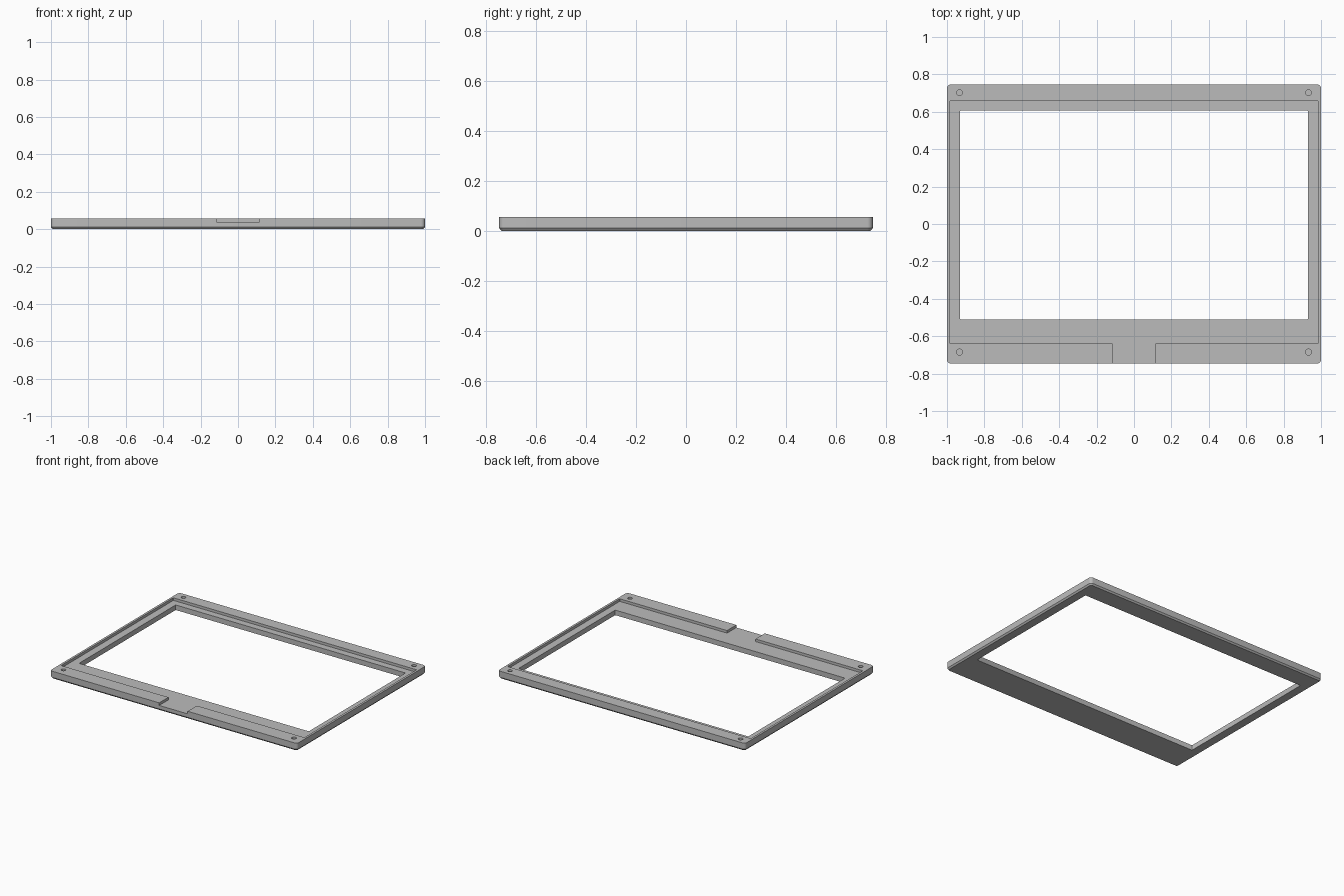
import bpy, bmesh, math

cube = bpy.data.objects.get("Cube")
if cube:
    bpy.data.objects.remove(cube, do_unlink=True)

grey = bpy.data.materials.new("plain grey")
grey.use_nodes = True
grey.diffuse_color = (0.5, 0.5, 0.5, 1)
grey.node_tree.nodes["Principled BSDF"].inputs["Base Color"].default_value = grey.diffuse_color

HEIGHT, FLOOR = 0.056, 0.037
ABOVE, BELOW = HEIGHT + 0.05, -0.05


def prism(name, x0, x1, y0, y1, levels, radius, steps=6):
    """Rounded rectangle lofted through (inset, z) levels."""
    bm = bmesh.new()
    rings = []
    for inset, z in levels:
        r = radius - inset
        ring = []
        for k, (cx, cy) in enumerate([(x1 - radius, y1 - radius), (x0 + radius, y1 - radius),
                                      (x0 + radius, y0 + radius), (x1 - radius, y0 + radius)]):
            for i in range(steps + 1):
                a = (k + i / steps) * math.pi / 2
                ring.append(bm.verts.new((cx + r * math.cos(a), cy + r * math.sin(a), z)))
        rings.append(ring)
    n = len(rings[0])
    for low, high in zip(rings, rings[1:]):
        for i in range(n):
            j = (i + 1) % n
            bm.faces.new((low[i], low[j], high[j], high[i]))
    bm.faces.new(rings[0][::-1])
    bm.faces.new(rings[-1])
    mesh = bpy.data.meshes.new(name)
    bm.to_mesh(mesh)
    bm.free()
    obj = bpy.data.objects.new(name, mesh)
    bpy.context.collection.objects.link(obj)
    mesh.materials.append(grey)
    return obj


def cylinder(name, x, y, radius, z0, z1):
    bpy.ops.mesh.primitive_cylinder_add(vertices=24, radius=radius, depth=z1 - z0,
                                        location=(x, y, (z0 + z1) / 2))
    obj = bpy.context.object
    obj.name = name
    obj.data.materials.append(grey)
    return obj


# Outer slab with rounded corners and a chamfered underside
frame = prism("screen_frame", -1, 1, -0.746, 0.746,
              [(0.009, 0), (0, 0.011), (0, HEIGHT)], 0.022)

# Window opening, shallow panel recess and cable notch
cutters = [
    prism("window_cutter", -0.93, 0.93, -0.51, 0.608, [(0, BELOW), (0, ABOVE)], 0.006, 3),
    prism("recess_cutter", -0.984, 0.984, -0.639, 0.658, [(0, FLOOR), (0, ABOVE)], 0.002, 1),
    prism("notch_cutter", -0.115, 0.115, -0.85, -0.6, [(0, FLOOR), (0, ABOVE)], 0.001, 1),
]
# Blind screw holes in the corners
for x in (-0.933, 0.933):
    for y in (-0.685, 0.702):
        cutters.append(cylinder("screw_hole_cutter", x, y, 0.016, 0.016, ABOVE))

# Cut each shape out, then discard the cutters
bpy.context.view_layer.objects.active = frame
for cutter in cutters:
    mod = frame.modifiers.new(cutter.name, "BOOLEAN")
    mod.operation, mod.solver, mod.object = "DIFFERENCE", "EXACT", cutter
    bpy.ops.object.modifier_apply(modifier=mod.name)
    bpy.data.objects.remove(cutter, do_unlink=True)

# Smooth rounded corners, crisp edges
bpy.ops.object.select_all(action="DESELECT")
frame.select_set(True)
bpy.ops.object.shade_smooth_by_angle(angle=math.radians(30))
